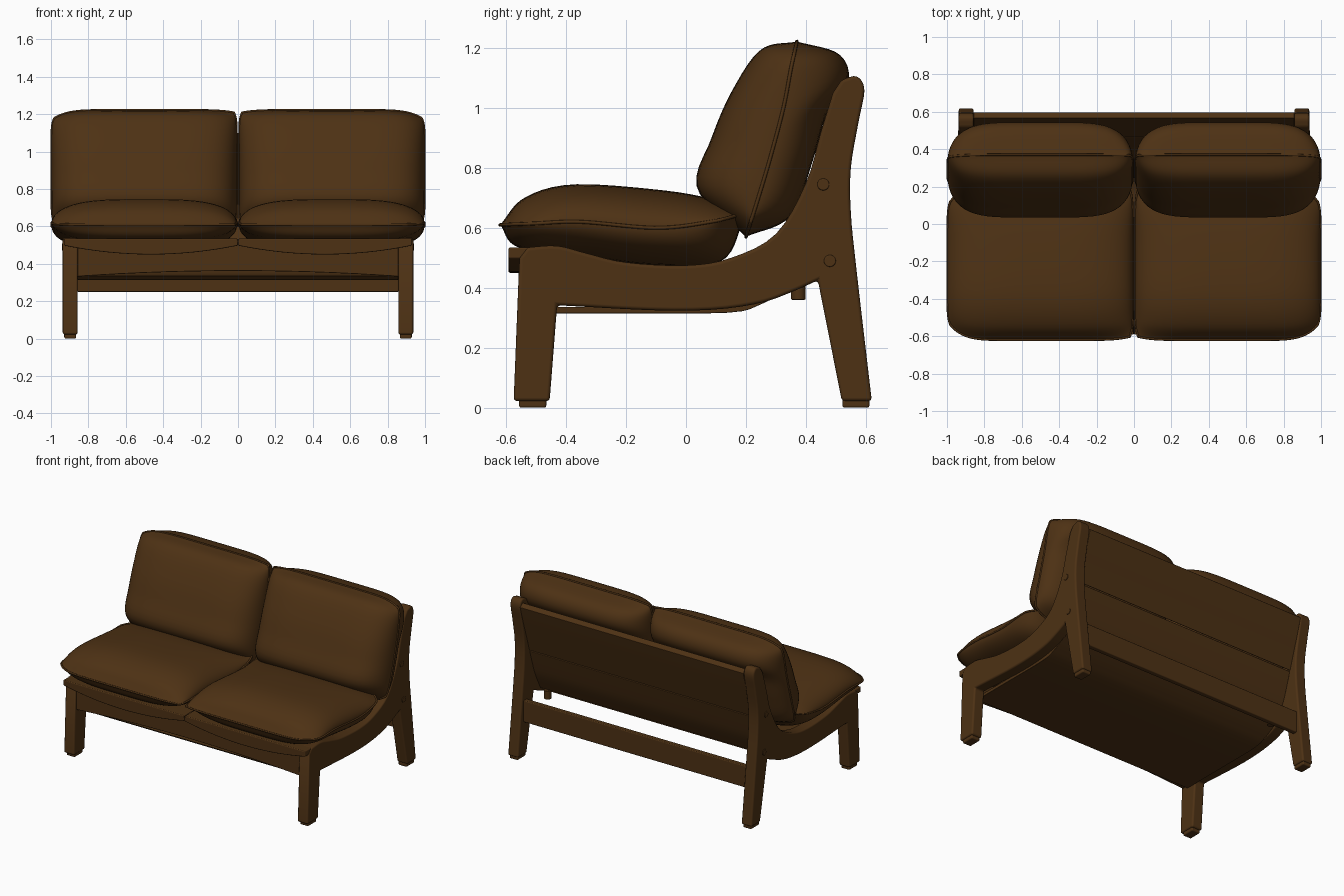
import bpy, bmesh, math
from mathutils import Vector

cube = bpy.data.objects.get("Cube")
if cube:
    bpy.data.objects.remove(cube, do_unlink=True)

brown = bpy.data.materials.new("dark brown")
brown.use_nodes = True
brown.diffuse_color = (0.075, 0.031, 0.007, 1)
bsdf = brown.node_tree.nodes["Principled BSDF"]
bsdf.inputs["Base Color"].default_value = brown.diffuse_color
bsdf.inputs["Roughness"].default_value = 0.6


def spline(pts, t):
    """Catmull-Rom point at t in 0..1 along a list of 2D points."""
    p = [Vector(q) for q in pts]
    p = [2 * p[0] - p[1]] + p + [2 * p[-1] - p[-2]]
    s = min(max(t, 0), 1) * (len(pts) - 1)
    i = min(int(s), len(pts) - 2)
    f = s - i
    a, b, c, d = p[i:i + 4]
    return 0.5 * (2 * b + (c - a) * f + (2 * a - 5 * b + 4 * c - d) * f ** 2
                  + (3 * b - a - 3 * c + d) * f ** 3)


def smooth_path(pts, n=24):
    return [tuple(spline(pts, i / n)) for i in range(n + 1)]


def finish(bm, name, angle=35, bevel=0, mirror=False):
    bmesh.ops.recalc_face_normals(bm, faces=bm.faces)
    me = bpy.data.meshes.new(name)
    bm.to_mesh(me)
    bm.free()
    ob = bpy.data.objects.new(name, me)
    bpy.context.collection.objects.link(ob)
    me.materials.append(brown)
    bpy.ops.object.select_all(action='DESELECT')
    ob.select_set(True)
    bpy.context.view_layer.objects.active = ob
    bpy.ops.object.shade_smooth_by_angle(angle=math.radians(angle))
    if bevel:
        m = ob.modifiers.new("Bevel", 'BEVEL')
        m.width, m.segments, m.limit_method = bevel, 3, 'ANGLE'
        m.angle_limit = math.radians(40)
        m.harden_normals = True
    if mirror:
        ob.modifiers.new("Mirror", 'MIRROR')
    return ob


def prism(name, pts, axis, lo, hi, bevel=0.0, mirror=False):
    """Extrude a 2D outline along x (outline in y,z) or y (outline in x,z)."""
    bm = bmesh.new()
    place = (lambda p, d: (d, p[0], p[1])) if axis == 'x' else (lambda p, d: (p[0], d, p[1]))
    face = bm.faces.new([bm.verts.new(place(p, lo)) for p in pts])
    ext = bmesh.ops.extrude_face_region(bm, geom=[face])
    move = (hi - lo, 0, 0) if axis == 'x' else (0, hi - lo, 0)
    bmesh.ops.translate(bm, vec=move, verts=[v for v in ext["geom"]
                                             if isinstance(v, bmesh.types.BMVert)])
    return finish(bm, name, 35, bevel, mirror)


def box(name, x, y, z, bevel=0.0, mirror=False):
    return prism(name, [(y[0], z[0]), (y[1], z[0]), (y[1], z[1]), (y[0], z[1])],
                 'x', x[0], x[1], bevel, mirror)


def rod(name, radius, depth, loc, axis, mirror=True):
    bm = bmesh.new()
    bmesh.ops.create_cone(bm, cap_ends=True, segments=20, radius1=radius,
                          radius2=radius, depth=depth)
    turn = Vector((0, 0, 1)).rotation_difference(Vector(axis)).to_matrix()
    bmesh.ops.rotate(bm, matrix=turn, verts=bm.verts)
    bmesh.ops.translate(bm, vec=loc, verts=bm.verts)
    return finish(bm, name, 35, 0.004, mirror)


def cushion(name, side, seam, faces, fullness, corner, n=36):
    """Two puffed sheets that meet along a piped seam."""
    bm = bmesh.new()
    steps = [math.sin(math.pi * (i / n - 0.5)) for i in range(n + 1)]

    def point(u, v, sheet):
        k = corner if u > 0 else 0.06
        base = spline(seam, (v * (1 - k * abs(u) ** 7) + 1) / 2)
        t = (v + 1) / 2
        puff = math.sqrt(max(0, 1 - abs(u) ** fullness))
        p = base + (spline(sheet, t) - spline(seam, t)) * puff
        x = 0.502 + 0.495 * u * (1 - 0.03 * abs(v) ** 6)
        return Vector((side * x, p[0], p[1]))

    for sheet in faces:
        grid = [[bm.verts.new(point(u, v, sheet)) for u in steps] for v in steps]
        for i in range(n):
            for j in range(n):
                bm.faces.new((grid[i][j], grid[i][j + 1], grid[i + 1][j + 1], grid[i + 1][j]))
    bmesh.ops.remove_doubles(bm, verts=bm.verts, dist=0.0005)
    finish(bm, name, 80)

    # piping around the rim
    rim = ([point(u, -1, seam) for u in steps] + [point(1, v, seam) for v in steps[1:]]
           + [point(u, 1, seam) for u in steps[-2::-1]]
           + [point(-1, v, seam) for v in steps[-2:0:-1]])
    cu = bpy.data.curves.new(name + "_piping", 'CURVE')
    cu.dimensions, cu.bevel_depth, cu.bevel_resolution = '3D', 0.006, 2
    sp = cu.splines.new('POLY')
    sp.points.add(len(rim) - 1)
    for p, co in zip(sp.points, rim):
        p.co = (*co, 1)
    sp.use_cyclic_u = True
    cu.materials.append(brown)
    bpy.context.collection.objects.link(bpy.data.objects.new(name + "_piping", cu))


# side frames: front leg, curved rail and back post in one piece
rail_top = smooth_path([(-0.53, 0.535), (-0.43, 0.54), (-0.33, 0.515), (-0.2, 0.485), (0, 0.475),
                        (0.15, 0.5), (0.3, 0.58), (0.4, 0.75), (0.45, 0.92), (0.49, 1.05)], 36)
post_back = smooth_path([(0.52, 1.095), (0.57, 1.105), (0.595, 1.06), (0.575, 0.95), (0.55, 0.8),
                         (0.55, 0.65), (0.57, 0.45), (0.62, 0.022)], 28)
rail_under = smooth_path([(0.44, 0.425), (0.35, 0.385), (0.25, 0.35), (0.1, 0.328),
                          (-0.1, 0.325), (-0.43, 0.342)], 16)
prism("side_frame", [(-0.575, 0.022), (-0.556, 0.5)] + rail_top + post_back
      + [(0.52, 0.022)] + rail_under + [(-0.455, 0.022)], 'x', 0.857, 0.937, 0.012, True)

# feet and wood plugs
box("front_foot", (0.865, 0.929), (-0.557, -0.466), (0, 0.03), 0.008, True)
box("back_foot", (0.865, 0.929), (0.522, 0.612), (0, 0.03), 0.008, True)
for y, z in ((0.458, 0.745), (0.48, 0.49)):
    rod("wood_plug", 0.02, 0.02, (0.932, y, z), (1, 0, 0))
rod("shell_knob", 0.024, 0.06, (0.8, 0.375, 0.39), (0, 0, 1))

# curved shell in three boards
boards = {
    "seat_shell": [(-0.5, 0.315), (-0.2, 0.315), (0.14, 0.317), (0.25, 0.345), (0.37, 0.41)],
    "lower_back_panel": [(0.373, 0.416), (0.43, 0.53), (0.465, 0.63), (0.492, 0.717)],
    "upper_back_panel": [(0.494, 0.723), (0.53, 0.84), (0.565, 0.95), (0.597, 1.06)],
}
for name, outer in boards.items():
    path = smooth_path(outer, 14)
    prism(name, path + [(y - 0.03, z + 0.022) for y, z in reversed(path)],
          'x', -0.858, 0.858, 0.003)

# back stretcher
box("back_stretcher", (-0.858, 0.858), (0.525, 0.56), (0.25, 0.4), 0.006)

# arched front rail
ts = [i / 12 - 1 for i in range(25)]
arch = [(0.858 * t, 0.332 + 0.03 * (1 - t * t)) for t in ts]
prism("front_rail", arch + [(0.858, 0.53), (-0.858, 0.53)], 'y', -0.55, -0.51, 0.004)

# cushions with sagging support lips below
seat_seam = [(-0.62, 0.61), (-0.5, 0.615), (-0.35, 0.62), (-0.1, 0.6), (0.08, 0.62), (0.2, 0.65)]
seat_top = [(-0.62, 0.61), (-0.54, 0.7), (-0.38, 0.745), (-0.1, 0.728), (0.08, 0.698), (0.2, 0.65)]
seat_base = [(-0.62, 0.61), (-0.56, 0.535), (-0.35, 0.505), (-0.1, 0.475), (0.12, 0.49), (0.2, 0.65)]
back_seam = [(0.2, 0.57), (0.235, 0.68), (0.28, 0.83), (0.325, 1), (0.35, 1.13), (0.37, 1.222)]
back_front = [(0.2, 0.57), (0.038, 0.73), (0.085, 0.9), (0.155, 1.06), (0.25, 1.195), (0.37, 1.222)]
back_rear = [(0.2, 0.57), (0.35, 0.64), (0.425, 0.83), (0.47, 0.98), (0.542, 1.09),
             (0.51, 1.18), (0.37, 1.222)]
for side, label in ((1, "left"), (-1, "right")):
    cushion(label + "_seat_cushion", side, seat_seam, (seat_top, seat_base), 3.5, 0.28)
    cushion(label + "_back_cushion", side, back_seam, (back_front, back_rear), 5, 0.2)
    sag = [(side * (0.465 + 0.465 * t), 0.498 - 0.048 * (1 - t * t)) for t in ts]
    prism(label + "_support_lip", sag + [(side * 0.93, 0.535), (side * 0.003, 0.535)],
          'y', -0.592, -0.45, 0.006)
